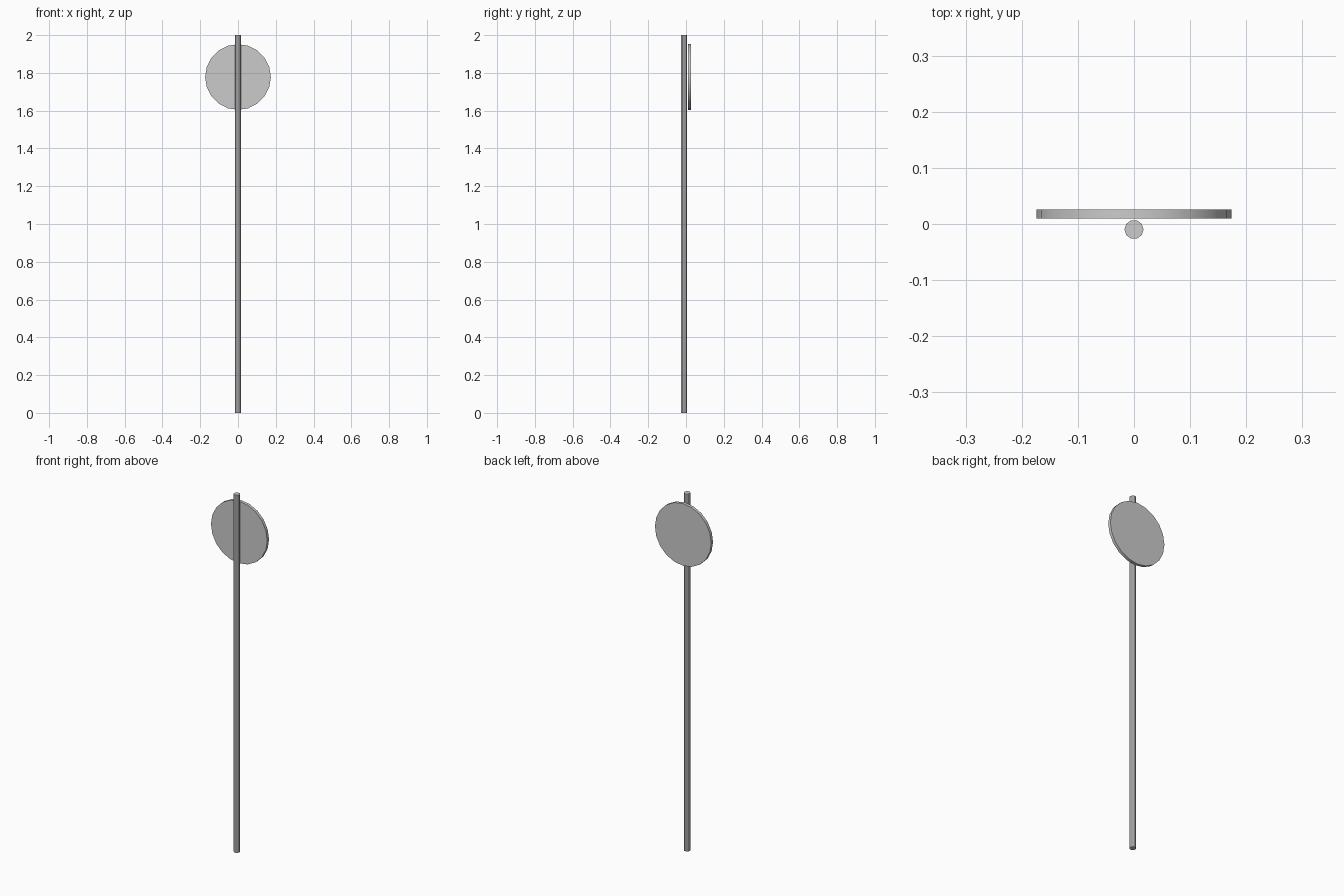
import bpy
from math import radians, pi

if "Cube" in bpy.data.objects:
    bpy.data.objects.remove(bpy.data.objects["Cube"])


def cylinder(name, sides, radius, depth, location, rotation):
    bpy.ops.mesh.primitive_cylinder_add(
        vertices=sides, radius=radius, depth=depth,
        location=location, rotation=rotation)
    obj = bpy.context.object
    obj.name = name
    bpy.ops.object.shade_smooth_by_angle(angle=radians(30))
    return obj


# Tall ten-sided post, with corners on the left and right
cylinder("post", 10, 0.017, 2.0, (0, -0.0098, 1.0), (0, 0, pi / 2))

# Round sign plate standing upright behind the post
cylinder("sign_plate", 20, 0.174, 0.0165, (0, 0.0178, 1.778), (pi / 2, 0, 0))
